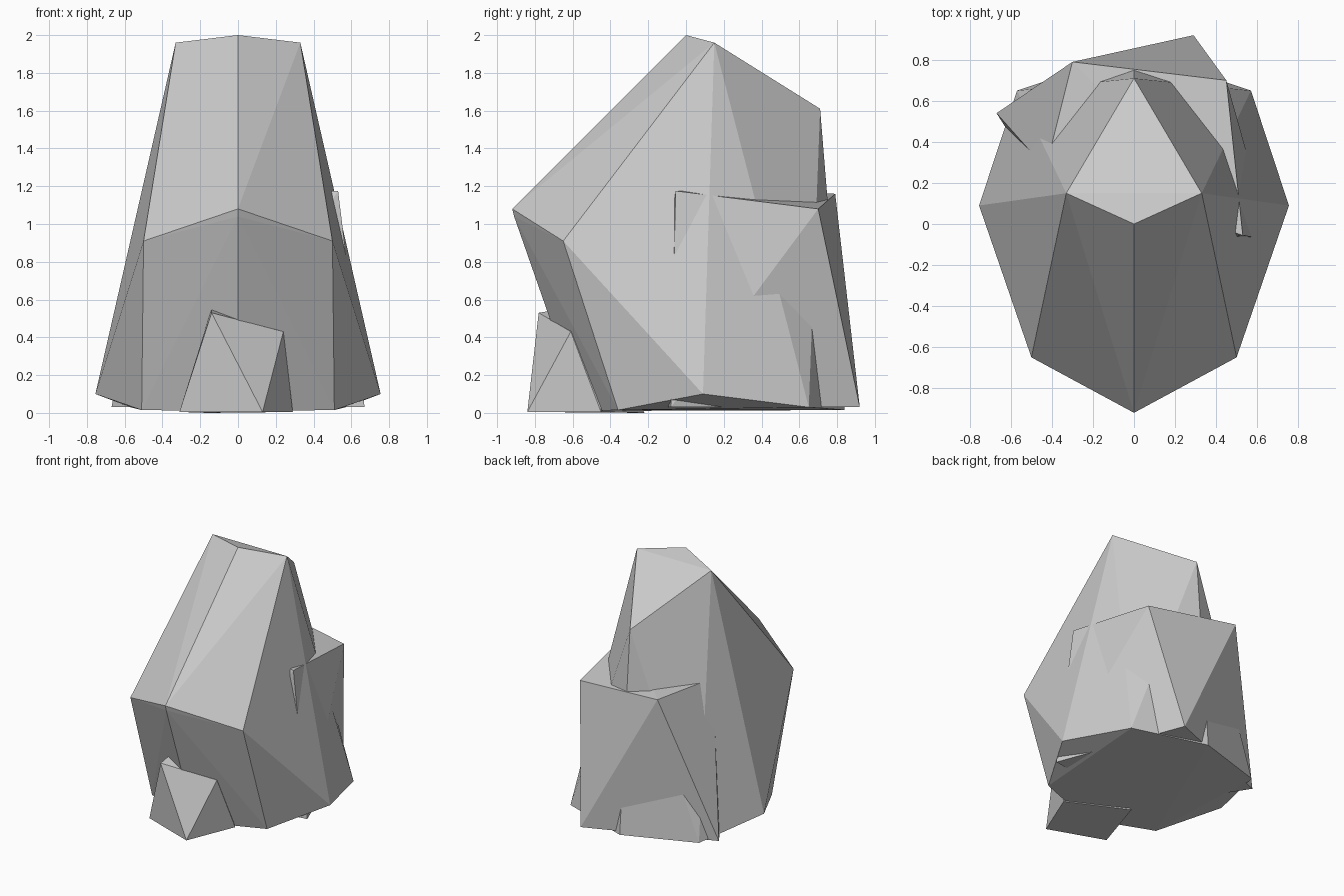
import bpy, bmesh

if "Cube" in bpy.data.objects:
    bpy.data.objects.remove(bpy.data.objects["Cube"])


def mirror(points):
    """Add the x-mirrored twin of every point off the centre line."""
    return points + [(-x, y, z) for x, y, z in points if x]


def stone(name, corners):
    """Flat-faced boulder: the convex hull of a few corner points."""
    bm = bmesh.new()
    for co in corners:
        bm.verts.new(co)
    res = bmesh.ops.convex_hull(bm, input=bm.verts[:])
    bmesh.ops.delete(bm, geom=[v for v in bm.verts if not v.link_faces], context='VERTS')
    bmesh.ops.recalc_face_normals(bm, faces=bm.faces[:])
    mesh = bpy.data.meshes.new(name)
    bm.to_mesh(mesh)
    bm.free()
    obj = bpy.data.objects.new(name, mesh)
    bpy.context.collection.objects.link(obj)
    return obj


# tall symmetric boulder
stone("main_boulder", mirror([
    (0, 0, 2.0), (0.33, 0.15, 1.96), (0, 0.71, 1.61),         # peak
    (0, -0.92, 1.08), (0.5, -0.65, 0.91), (0, -0.91, 1.04),   # front brow
    (0.755, 0.09, 0.1),                                       # side
    (0, -0.55, 0.01), (0.51, -0.36, 0.015),                   # foot
    (0.57, 0.65, 0.03), (0, 0.84, 0.015),
]))

# lower twisted boulder leaning out at the back
stone("back_boulder", [
    (0.53, -0.055, 1.175), (-0.43, 0.27, 1.17), (-0.3, 0.79, 1.16), (0.45, 0.7, 1.08),
    (0.67, -0.08, 0.03), (-0.67, 0.54, 0.03), (0.29, 0.92, 0.03), (-0.2, -0.2, 0.03),
])

# small stone at the front foot
stone("front_stone", [
    (-0.31, -0.68, 0.005), (0.13, -0.84, 0.005), (0.29, -0.45, 0.005), (-0.16, -0.22, 0.0),
    (-0.14, -0.78, 0.53), (0.24, -0.61, 0.43), (-0.14, -0.66, 0.55), (0.15, -0.45, 0.45),
])
